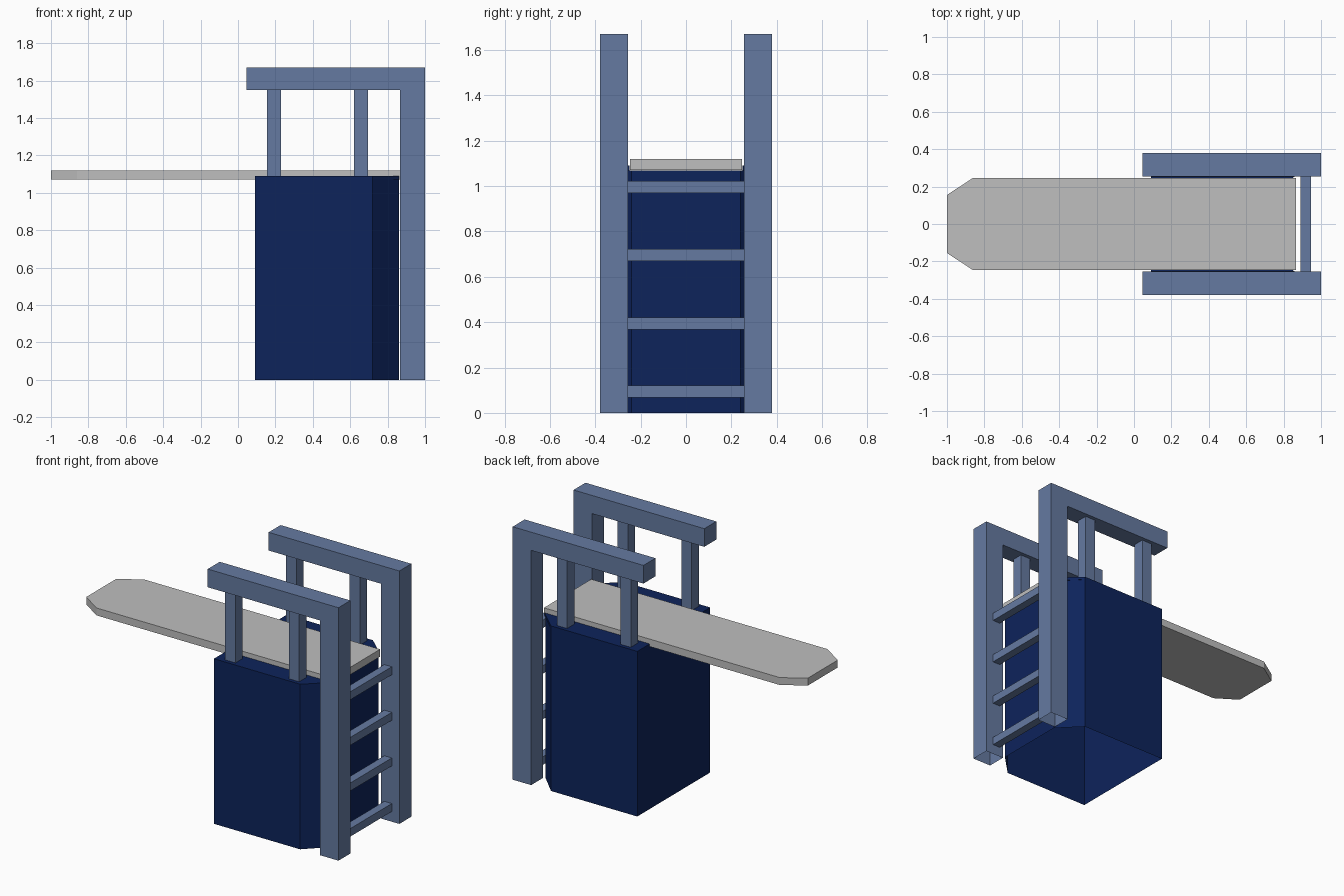
import bpy
import bmesh

cube = bpy.data.objects.get("Cube")
if cube:
    bpy.data.objects.remove(cube, do_unlink=True)


def material(name, rgb):
    mat = bpy.data.materials.new(name)
    mat.use_nodes = True
    mat.diffuse_color = (*rgb, 1)
    mat.node_tree.nodes["Principled BSDF"].inputs["Base Color"].default_value = (*rgb, 1)
    return mat


NAVY = material("navy blue", (0.004, 0.017, 0.105))
STEEL = material("slate blue", (0.13, 0.195, 0.355))
GREY = material("light grey", (0.52, 0.52, 0.52))


def finish(name, bm, mat):
    mesh = bpy.data.meshes.new(name)
    bm.to_mesh(mesh)
    bm.free()
    mesh.materials.append(mat)
    obj = bpy.data.objects.new(name, mesh)
    bpy.context.collection.objects.link(obj)
    return obj


def prism(name, outline, axis, low, high, mat, open_below=False):
    """Extrude an outline along y (outline in x, z) or z (outline in x, y)."""
    bm = bmesh.new()
    place = (lambda a, b: (a, low, b)) if axis == "y" else (lambda a, b: (a, b, low))
    face = bm.faces.new([bm.verts.new(place(*p)) for p in outline])
    grown = bmesh.ops.extrude_face_region(bm, geom=[face], use_keep_orig=True)
    shift = (0, high - low, 0) if axis == "y" else (0, 0, high - low)
    verts = [g for g in grown["geom"] if isinstance(g, bmesh.types.BMVert)]
    bmesh.ops.translate(bm, verts=verts, vec=shift)
    bmesh.ops.recalc_face_normals(bm, faces=bm.faces)
    if open_below:
        base = [f for f in bm.faces if all(v.co.z < 0.001 for v in f.verts)]
        bmesh.ops.delete(bm, geom=base, context="FACES")
    return finish(name, bm, mat)


def box(name, x, y, z, mat):
    outline = [(x[0], y[0]), (x[1], y[0]), (x[1], y[1]), (x[0], y[1])]
    return prism(name, outline, "z", z[0], z[1], mat)


# Dimensions
BACK, BEND, END = 0.09, 0.72, 0.86
INNER, OUTER = 0.25, 0.38
DECK, BODY_TOP, BOARD_TOP, RAIL_TOP = 1.07, 1.09, 1.12, 1.67

# Hollow base with chamfered ladder end, open underneath
half = [(BACK, OUTER), (BEND, OUTER), (END, INNER - 0.01)]
base_outline = half + [(x, -y) for x, y in reversed(half)]
prism("base", base_outline, "z", 0, DECK, NAVY, open_below=True)

# Board with clipped tip
tip = [(0.865, 0.247), (-0.86, 0.247), (-1, 0.155)]
prism("diving_board", tip + [(x, -y) for x, y in reversed(tip)], "z",
      DECK + 0.001, BOARD_TOP, GREY)

# Handrail frame: post and top rail in one profile
frame = [(0.865, 0), (1, 0), (1, RAIL_TOP), (0.045, RAIL_TOP),
         (0.045, 1.55), (0.865, 1.55)]

for side, s in (("left", 1), ("right", -1)):
    lip = [(BACK, s * INNER), (BACK, s * OUTER), (BEND, s * OUTER), (END, s * INNER)]
    prism(side + "_base_lip", lip, "z", DECK, BODY_TOP, NAVY)
    near, far = sorted((s * 0.255, s * OUTER))
    prism(side + "_handrail", frame, "y", near, far, STEEL, open_below=True)
    for place, x in (("front", 0.155), ("rear", 0.62)):
        near, far = sorted((s * 0.28, s * 0.355))
        box(side + "_" + place + "_baluster", (x, x + 0.075), (near, far),
            (BODY_TOP, 1.55), STEEL)

# Ladder rungs
for i in range(4):
    z = 0.067 + 0.301 * i
    box("ladder_rung_%d" % (i + 1), (0.89, 0.945), (-0.255, 0.255), (z, z + 0.053), STEEL)
